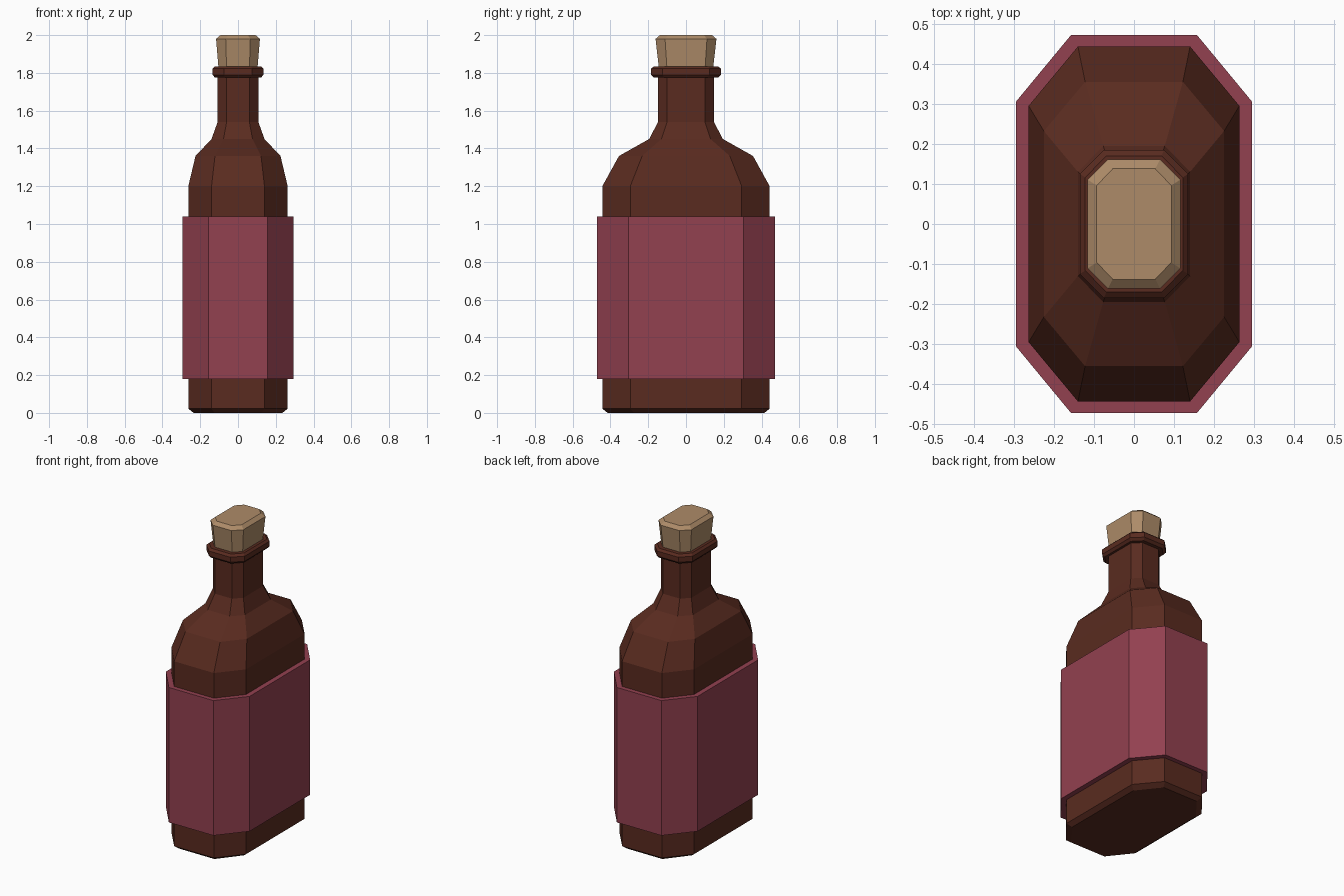
import bpy, bmesh


def material(name, rgb):
    m = bpy.data.materials.new(name)
    m.diffuse_color = (*rgb, 1)
    return m


def octagon(bm, z, x, y, fx, fy):
    # Chamfered rectangle: half sizes x, y and half flat lengths fx, fy
    pts = [(fx, -y), (x, -fy), (x, fy), (fx, y),
           (-fx, y), (-x, fy), (-x, -fy), (-fx, -y)]
    return [bm.verts.new((px, py, z)) for px, py in pts]


def loft(name, rings, mat, closed=False):
    # Skin successive octagons; cap the ends, or join last to first
    bm = bmesh.new()
    loops = [octagon(bm, *r) for r in rings]
    pairs = list(zip(loops, loops[1:]))
    if closed:
        pairs.append((loops[-1], loops[0]))
    else:
        bm.faces.new(loops[0][::-1])
        bm.faces.new(loops[-1])
    for a, b in pairs:
        for i in range(8):
            j = (i + 1) % 8
            bm.faces.new((a[i], a[j], b[j], b[i]))
    bmesh.ops.recalc_face_normals(bm, faces=bm.faces)
    me = bpy.data.meshes.new(name)
    bm.to_mesh(me)
    bm.free()
    me.materials.append(mat)
    ob = bpy.data.objects.new(name, me)
    bpy.context.collection.objects.link(ob)
    return ob


glass = material("brown_glass", (0.10, 0.024, 0.014))
paper = material("red_label", (0.29, 0.052, 0.08))
cork = material("cork", (0.42, 0.26, 0.14))

# Bottle body, shoulders and neck
loft("bottle", [
    (0.00, 0.235, 0.415, 0.125, 0.275),
    (0.022, 0.263, 0.443, 0.14, 0.295),
    (1.20, 0.263, 0.443, 0.14, 0.295),
    (1.36, 0.225, 0.355, 0.122, 0.232),
    (1.45, 0.14, 0.195, 0.077, 0.13),
    (1.54, 0.108, 0.148, 0.06, 0.10),
    (1.80, 0.108, 0.148, 0.06, 0.10),
], glass)

# Lip around the mouth
loft("lip", [
    (1.775, 0.122, 0.170, 0.069, 0.116),
    (1.790, 0.135, 0.185, 0.075, 0.125),
    (1.822, 0.135, 0.185, 0.075, 0.125),
    (1.835, 0.122, 0.170, 0.069, 0.116),
], glass)

# Stopper
loft("stopper", [
    (1.81, 0.102, 0.142, 0.06, 0.10),
    (1.98, 0.116, 0.161, 0.065, 0.111),
    (2.00, 0.093, 0.138, 0.053, 0.096),
], cork)

# Wrapped label with open centre
loft("label", [
    (0.18, 0.295, 0.472, 0.157, 0.305),
    (1.04, 0.295, 0.472, 0.157, 0.305),
    (1.04, 0.258, 0.438, 0.137, 0.292),
    (0.18, 0.258, 0.438, 0.137, 0.292),
], paper, closed=True)
